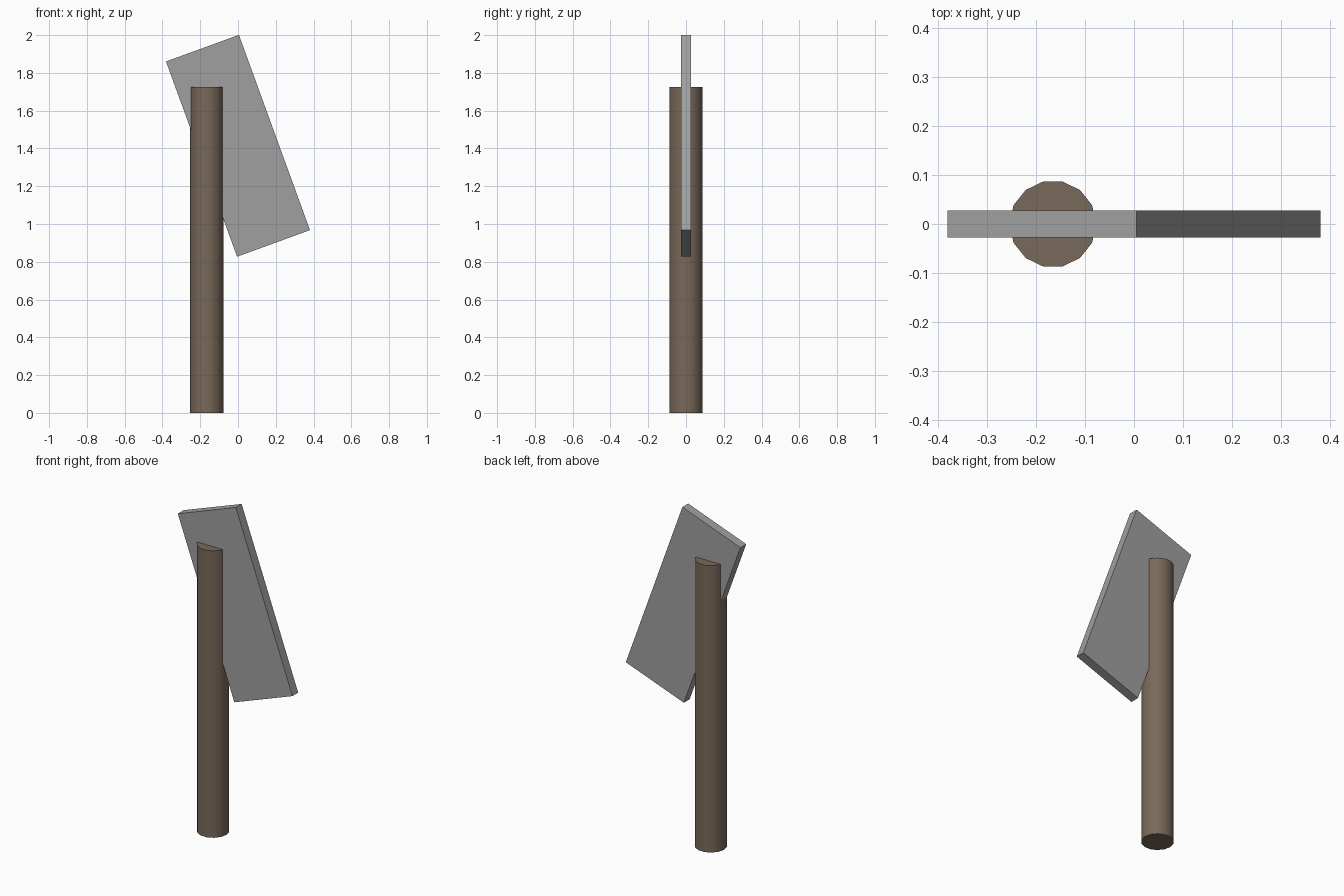
import bpy
from math import radians

if "Cube" in bpy.data.objects:
    bpy.data.objects.remove(bpy.data.objects["Cube"])


def paint(obj, name, rgb):
    mat = bpy.data.materials.new(name)
    mat.diffuse_color = (*rgb, 1)
    mat.use_nodes = True
    mat.node_tree.nodes["Principled BSDF"].inputs["Base Color"].default_value = mat.diffuse_color
    obj.data.materials.append(mat)


# Wooden post: 14-sided, smooth sides with sharp rims
POST_H = 1.725
bpy.ops.mesh.primitive_cylinder_add(vertices=14, radius=0.089, depth=POST_H,
                                    location=(-0.166, 0, POST_H / 2),
                                    rotation=(0, 0, radians(90)))
post = bpy.context.object
post.name = "post"
bpy.ops.object.shade_smooth_by_angle(angle=radians(30))
paint(post, "wood", (0.19, 0.14, 0.10))

# Flat slab tilted through the top of the post
bpy.ops.mesh.primitive_cube_add(size=1, location=(0, 0, 1.414),
                                rotation=(0, radians(-20), 0))
slab = bpy.context.object
slab.name = "tilted_slab"
slab.scale = (0.411, 0.055, 1.1)
bpy.ops.object.transform_apply(location=False, rotation=False, scale=True)
paint(slab, "dull_metal", (0.35, 0.35, 0.35))
